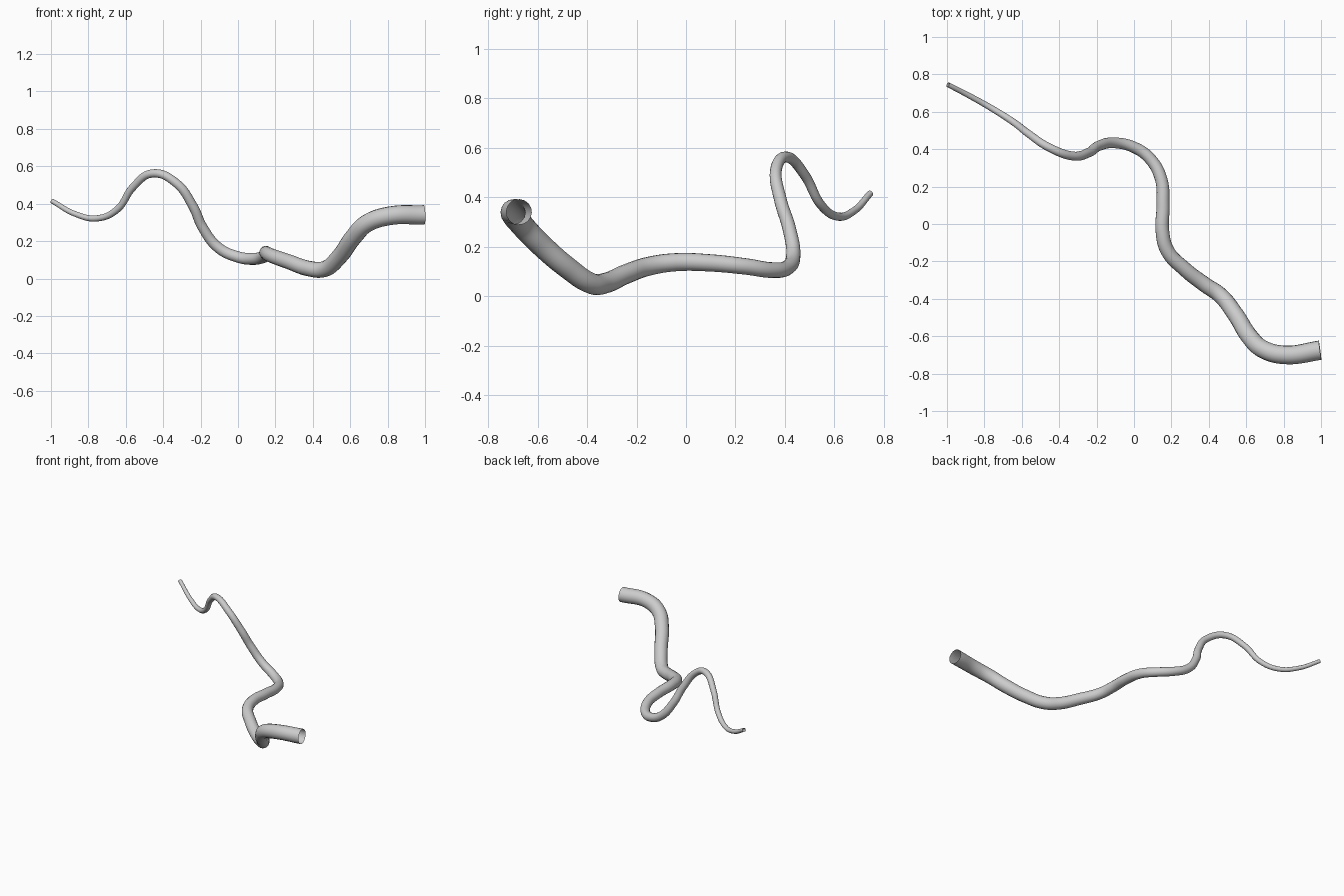
import bpy
from mathutils import Vector

if "Cube" in bpy.data.objects:
    bpy.data.objects.remove(bpy.data.objects["Cube"])

# Centre line of the tapering tube, thin end to thick end
path = [Vector(p) for p in [
    (-.995, .745, .415), (-.87, .68, .345), (-.75, .612, .322), (-.645, .545, .37),
    (-.56, .48, .49), (-.455, .41, .562), (-.33, .364, .51), (-.24, .383, .385),
    (-.19, .417, .275), (-.105, .434, .165), (0, .41, .115), (.085, .35, .105),
    (.145, .24, .12), (.155, .1, .134), (.152, -.04, .137), (.18, -.145, .122),
    (.27, -.24, .09), (.38, -.325, .053), (.46, -.38, .05), (.54, -.48, .115),
    (.62, -.605, .225), (.69, -.67, .295), (.81, -.70, .335), (.995, -.675, .34)]]

# Radius grows evenly along the length
dist = [0.0]
for a, b in zip(path, path[1:]):
    dist.append(dist[-1] + (b - a).length)

curve = bpy.data.curves.new("tapered_tube", 'CURVE')
curve.dimensions = '3D'
curve.resolution_u = 10
curve.bevel_depth = 1.0
curve.bevel_resolution = 6
curve.use_fill_caps = False      # both ends are open
spline = curve.splines.new('BEZIER')
spline.bezier_points.add(len(path) - 1)
for bp, co, d in zip(spline.bezier_points, path, dist):
    bp.co = co
    bp.handle_left_type = bp.handle_right_type = 'AUTO'
    bp.radius = .013 + .039 * d / dist[-1]
spline.use_smooth = True

tube = bpy.data.objects.new("tapered_tube", curve)
bpy.context.collection.objects.link(tube)

# Convert to a smooth mesh
bpy.context.view_layer.objects.active = tube
tube.select_set(True)
bpy.ops.object.convert(target='MESH')
bpy.ops.object.shade_smooth_by_angle()
